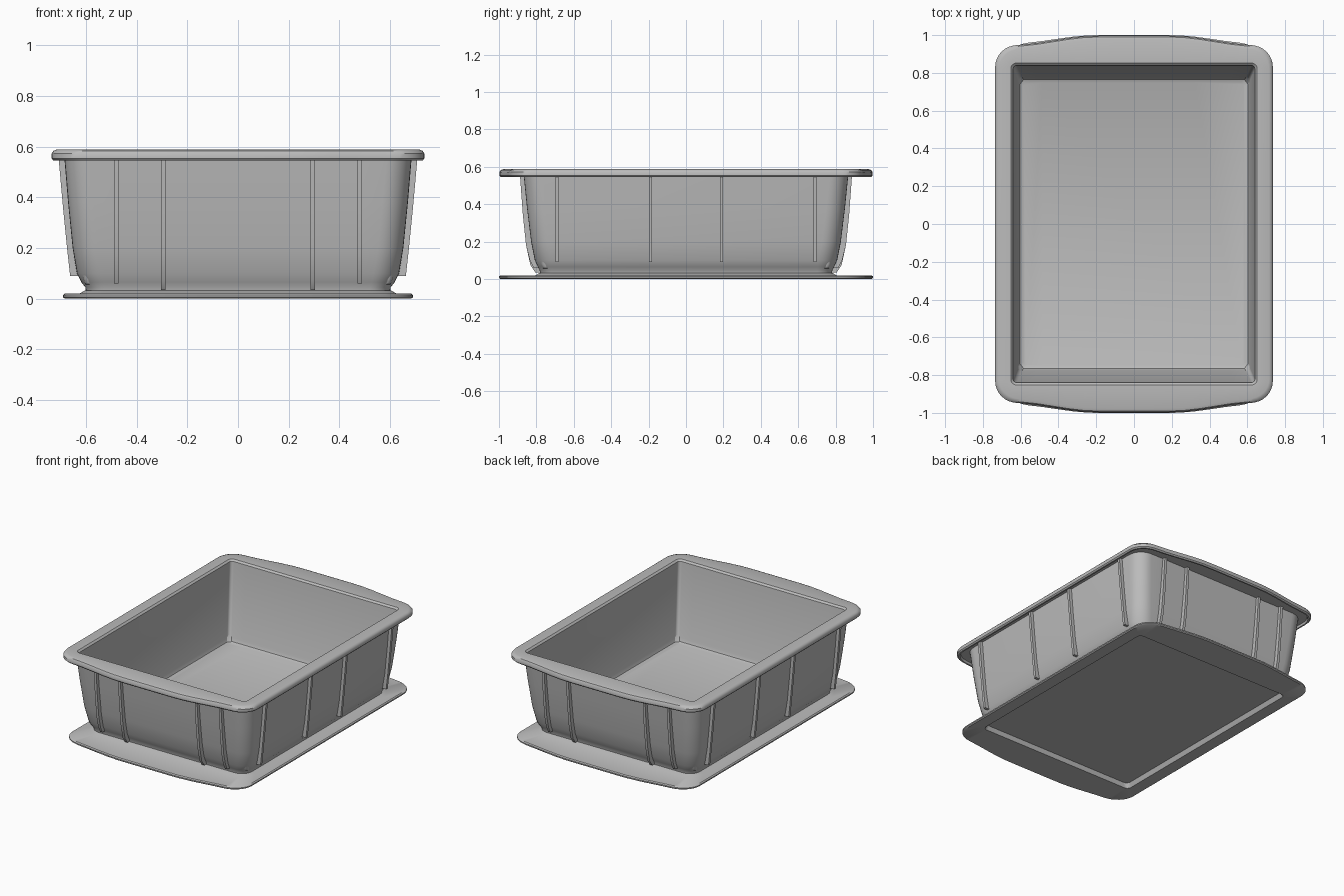
import bpy, bmesh, math

cube = bpy.data.objects.get("Cube")
if cube:
    bpy.data.objects.remove(cube)

grey = bpy.data.materials.new("light_grey")
grey.use_nodes = True
COLOUR = (0.5, 0.5, 0.5, 1)
grey.diffuse_color = COLOUR
grey.node_tree.nodes["Principled BSDF"].inputs["Base Color"].default_value = COLOUR


def finish(bm, name, angle=35):
    bmesh.ops.recalc_face_normals(bm, faces=bm.faces)
    mesh = bpy.data.meshes.new(name)
    bm.to_mesh(mesh)
    bm.free()
    mesh.materials.append(grey)
    obj = bpy.data.objects.new(name, mesh)
    bpy.context.collection.objects.link(obj)
    bpy.ops.object.select_all(action='DESELECT')
    obj.select_set(True)
    bpy.context.view_layer.objects.active = obj
    bpy.ops.object.shade_smooth_by_angle(angle=math.radians(angle))
    return obj


def rounded_ring(bm, z, hx, hy, r, bow=0.0, arc=8, split=14):
    """Rounded rectangle whose two ends bow outward in the middle."""
    pts = []
    for k, (sx, sy) in enumerate([(1, 1), (-1, 1), (-1, -1), (1, -1)]):
        for i in range(arc + 1):
            a = math.pi / 2 * (k + i / arc)
            pts.append((sx * (hx - r) + r * math.cos(a),
                        sy * (hy - r) + r * math.sin(a)))
        if k % 2 == 0:  # subdivide the end edge so it can curve
            for i in range(1, split):
                pts.append((sx * (hx - r) * (1 - 2 * i / split), sy * hy))
    verts = []
    for x, y in pts:
        t = min(max((abs(x) - 0.2) / 0.45, 0), 1)
        drop = bow * t * t * (3 - 2 * t)
        verts.append(bm.verts.new((x, y * (1 - drop / hy), z)))
    return verts


def loft(name, sections, closed):
    """Skin a list of (z, half_x, half_y, radius, bow) sections."""
    bm = bmesh.new()
    rings = [rounded_ring(bm, *s) for s in sections]
    pairs = list(zip(rings, rings[1:]))
    if closed:
        pairs.append((rings[-1], rings[0]))
    else:
        bm.faces.new(rings[0])
        bm.faces.new(rings[-1])
    for a, b in pairs:
        for i in range(len(a)):
            j = (i + 1) % len(a)
            bm.faces.new((a[i], a[j], b[j], b[i]))
    return finish(bm, name)


# Tub: underside, outer wall, rolled rim, inner wall, floor
loft("tub", [
    (0.03, 0.58, 0.76, 0.06, 0),
    (0.03, 0.60, 0.78, 0.08, 0),
    (0.045, 0.602, 0.782, 0.08, 0),
    (0.065, 0.618, 0.792, 0.09, 0),
    (0.10, 0.635, 0.808, 0.10, 0),
    (0.20, 0.652, 0.828, 0.10, 0),
    (0.38, 0.67, 0.85, 0.10, 0),
    (0.56, 0.685, 0.868, 0.10, 0),
    (0.56, 0.715, 0.975, 0.11, 0.05),
    (0.545, 0.718, 0.98, 0.11, 0.05),
    (0.545, 0.728, 0.99, 0.12, 0.05),
    (0.553, 0.735, 0.997, 0.12, 0.05),
    (0.572, 0.735, 0.997, 0.12, 0.05),
    (0.583, 0.728, 0.99, 0.12, 0.05),
    (0.588, 0.715, 0.975, 0.11, 0.05),
    (0.586, 0.652, 0.852, 0.03, 0),
    (0.575, 0.64, 0.84, 0.02, 0),
    (0.08, 0.612, 0.776, 0.02, 0),
    (0.058, 0.603, 0.766, 0.02, 0),
    (0.05, 0.585, 0.748, 0.02, 0),
], closed=False)

# Flat foot flange, open in the middle so the underside is recessed
loft("base_flange", [
    (0.032, 0.585, 0.765, 0.03, 0),
    (0.0, 0.60, 0.775, 0.03, 0),
    (0.0, 0.683, 0.993, 0.13, 0.045),
    (0.006, 0.69, 1.0, 0.13, 0.045),
    (0.014, 0.69, 1.0, 0.13, 0.045),
    (0.02, 0.683, 0.993, 0.13, 0.045),
    (0.02, 0.625, 0.805, 0.10, 0),
    (0.032, 0.605, 0.785, 0.08, 0),
], closed=True)


def rib(name, profile, position, side, along_x, width=0.018):
    """Thin upright fin; profile lists (distance outward, height)."""
    bm = bmesh.new()
    caps = []
    for w in (-width / 2, width / 2):
        p = position + w
        caps.append([bm.verts.new((side * d, p, z) if along_x else (p, side * d, z))
                     for d, z in profile])
    bm.faces.new(caps[0])
    bm.faces.new(caps[1])
    n = len(profile)
    for i in range(n):
        j = (i + 1) % n
        bm.faces.new((caps[0][i], caps[0][j], caps[1][j], caps[1][i]))
    finish(bm, name, 30)


side_profile = [(0.62, 0.09), (0.662, 0.09), (0.672, 0.18), (0.69, 0.36),
                (0.708, 0.56), (0.66, 0.56)]
end_profile = [(0.775, 0.035), (0.805, 0.035), (0.832, 0.075), (0.855, 0.18),
               (0.872, 0.34), (0.888, 0.56), (0.85, 0.56)]
short_end_profile = [(0.785, 0.06), (0.815, 0.06), (0.835, 0.10)] + end_profile[3:]

for side, end, flank in ((1, "back", "left"), (-1, "front", "right")):
    for s in (1, -1):
        rib(flank + "_inner_rib", side_profile, s * 0.19, side, True)
        rib(flank + "_outer_rib", side_profile, s * 0.69, side, True)
        rib(end + "_inner_rib", end_profile, s * 0.295, side, False)
        rib(end + "_outer_rib", short_end_profile, s * 0.48, side, False)
